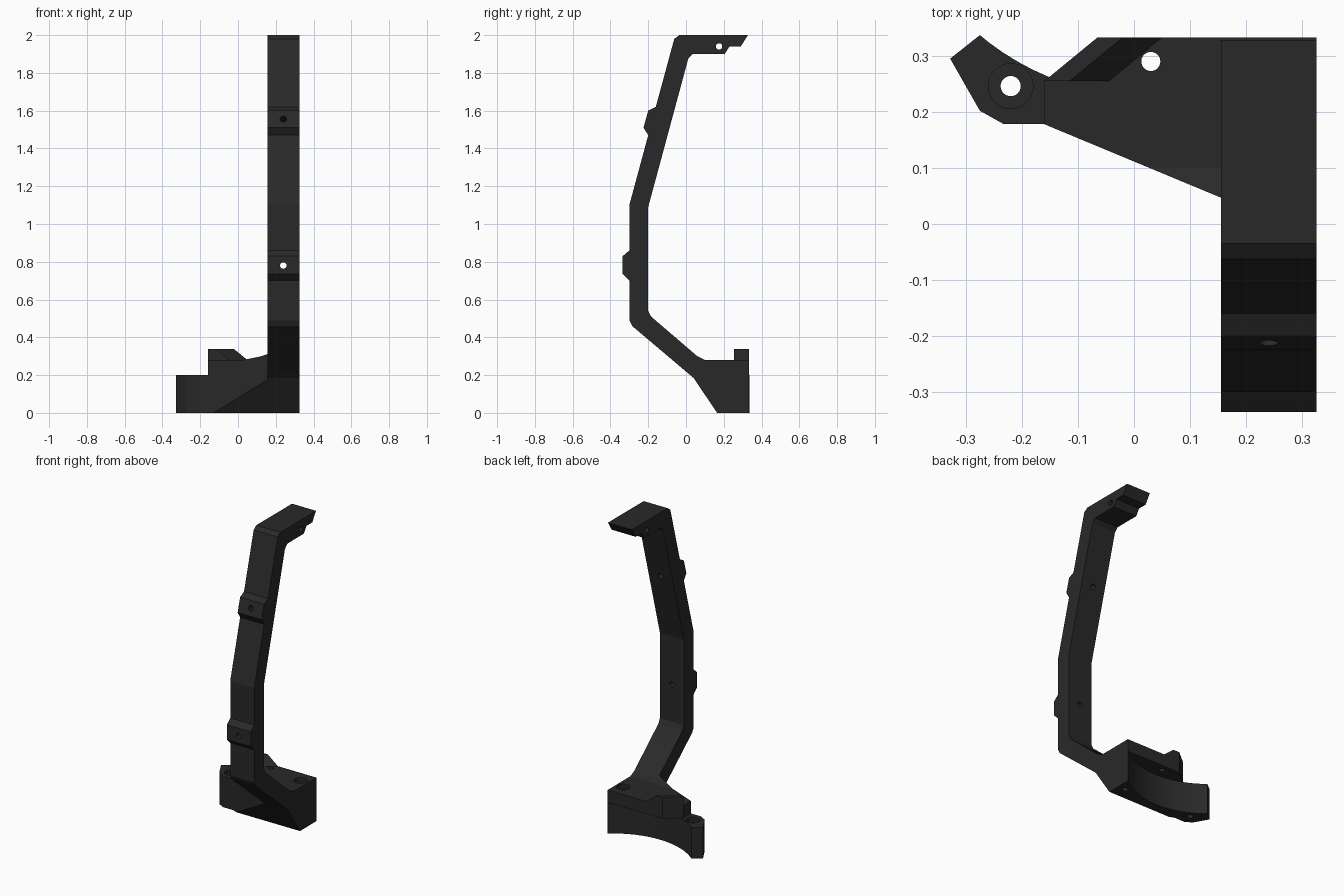
import bpy, bmesh
from mathutils import Vector

if "Cube" in bpy.data.objects:
    bpy.data.objects.remove(bpy.data.objects["Cube"])

dark = bpy.data.materials.new("dark_plastic")
dark.diffuse_color = (0.022, 0.022, 0.022, 1)
dark.use_nodes = True
dark.node_tree.nodes["Principled BSDF"].inputs["Base Color"].default_value = dark.diffuse_color


def to_object(name, bm):
    bmesh.ops.recalc_face_normals(bm, faces=bm.faces)
    mesh = bpy.data.meshes.new(name)
    bm.to_mesh(mesh)
    bm.free()
    mesh.materials.append(dark)
    ob = bpy.data.objects.new(name, mesh)
    bpy.context.collection.objects.link(ob)
    return ob


def prism(points, offset):
    """Extrude a planar loop of 3D points by an offset."""
    bm = bmesh.new()
    face = bm.faces.new([bm.verts.new(p) for p in points])
    ext = bmesh.ops.extrude_face_region(bm, geom=[face], use_keep_orig=True)
    moved = [g for g in ext["geom"] if isinstance(g, bmesh.types.BMVert)]
    bmesh.ops.translate(bm, verts=moved, vec=offset)
    return bm


def side_prism(profile, x0, x1):
    return prism([(x0, y, z) for y, z in profile], (x1 - x0, 0, 0))


def slice_off(bm, point, normal):
    """Remove everything on the normal's side and cap the cut."""
    cut = bmesh.ops.bisect_plane(bm, geom=bm.verts[:] + bm.edges[:] + bm.faces[:],
                                 plane_co=point, plane_no=normal, clear_outer=True)
    edges = [g for g in cut["geom_cut"] if isinstance(g, bmesh.types.BMEdge)]
    bmesh.ops.holes_fill(bm, edges=edges, sides=0)


def cylinder(centre, direction, radius, length, sides=32):
    bm = bmesh.new()
    rot = Vector((0, 0, 1)).rotation_difference(Vector(direction)).to_matrix().to_4x4()
    rot.translation = centre
    bmesh.ops.create_cone(bm, cap_ends=True, segments=sides, radius1=radius,
                          radius2=radius, depth=length, matrix=rot)
    return to_object("cutter", bm)


def boolean(target, other, operation):
    other.hide_render = True
    mod = target.modifiers.new(operation.lower(), "BOOLEAN")
    mod.operation, mod.object, mod.solver = operation, other, "EXACT"
    bpy.context.view_layer.objects.active = target
    bpy.ops.object.modifier_apply(modifier=mod.name)
    bpy.data.objects.remove(other)


# Upright arm with top hook, two mounting bosses and its foot
arm_profile = [
    (0.165, 0), (0.04, 0.185), (-0.285, 0.46), (-0.30, 0.49),
    (-0.30, 0.70), (-0.335, 0.735), (-0.335, 0.83), (-0.30, 0.86),
    (-0.30, 1.10), (-0.20, 1.47), (-0.225, 1.51), (-0.20, 1.60), (-0.16, 1.62),
    (-0.062, 1.98), (-0.035, 2.0), (0.328, 2.0), (0.29, 1.94), (0.23, 1.94),
    (0.205, 1.90), (0.037, 1.90), (0.012, 1.875), (-0.20, 1.09),
    (-0.20, 0.54), (-0.185, 0.51), (0.06, 0.30), (0.10, 0.28),
    (0.333, 0.28), (0.333, 0)]
bracket = to_object("bracket", side_prism(arm_profile, 0.155, 0.326))

# Base body, trimmed along its slanted front and its back left corner
body_profile = [(0.165, 0), (0.04, 0.185), (0.02, 0.202), (0.02, 0.334),
                (0.06, 0.30), (0.10, 0.28), (0.333, 0.28), (0.333, 0)]
bm = side_prism(body_profile, -0.16, 0.2)
slice_off(bm, (-0.16, 0.178, 0), (-0.131, -0.315, 0))
slice_off(bm, (-0.16, 0.255, 0), (-0.078, 0.095, 0))
boolean(bracket, to_object("base_body", bm), "UNION")

# Low lug on the left
lug_plan = [(-0.328, 0.295), (-0.275, 0.337), (-0.1, 0.337), (-0.1, 0.178),
            (-0.232, 0.178), (-0.275, 0.202)]
lug = to_object("lug", prism([(x, y, 0) for x, y in lug_plan], (0, 0, 0.2)))
boolean(bracket, lug, "UNION")

# Raised block on the ledge, sloping down to the right
bm = bmesh.new()
for y, s in ((0.255, 0), (0.333, 0.095)):
    for x, z in ((-0.16, 0.24), (-0.16, 0.337), (-0.115, 0.337), (-0.045, 0.28), (-0.045, 0.24)):
        bm.verts.new((x + s, y, z))
bmesh.ops.convex_hull(bm, input=bm.verts[:])
boolean(bracket, to_object("raised_block", bm), "UNION")

# Round clearance under the ledge at the back
boolean(bracket, cylinder((0.027, 0.697, 0.0), (0, 0, 1), 0.47, 0.4, 96), "DIFFERENCE")

# Counterbored screw holes, then the ledge, hook and boss holes
for x, top in ((-0.22, 0.2), (0.274, 0.28)):
    boolean(bracket, cylinder((x, 0.246, top), (0, 0, 1), 0.04, 0.05), "DIFFERENCE")
    boolean(bracket, cylinder((x, 0.246, 0.1), (0, 0, 1), 0.018, 0.5), "DIFFERENCE")
for centre, direction, length in (
        ((0.03, 0.29, 0.24), (0, 0, 1), 0.2),
        ((0.24, 0.175, 1.94), (1, 0, 0), 0.4),
        ((0.24, -0.25, 0.78), (0, 1, 0), 0.3),
        ((0.24, -0.212, 1.555), (0, 0.965, -0.262), 0.4)):
    boolean(bracket, cylinder(centre, direction, 0.017, length), "DIFFERENCE")

# Keep hard edges while smoothing the round cuts
bpy.ops.object.select_all(action="DESELECT")
bracket.select_set(True)
bpy.context.view_layer.objects.active = bracket
bpy.ops.object.shade_smooth_by_angle(angle=0.26)
